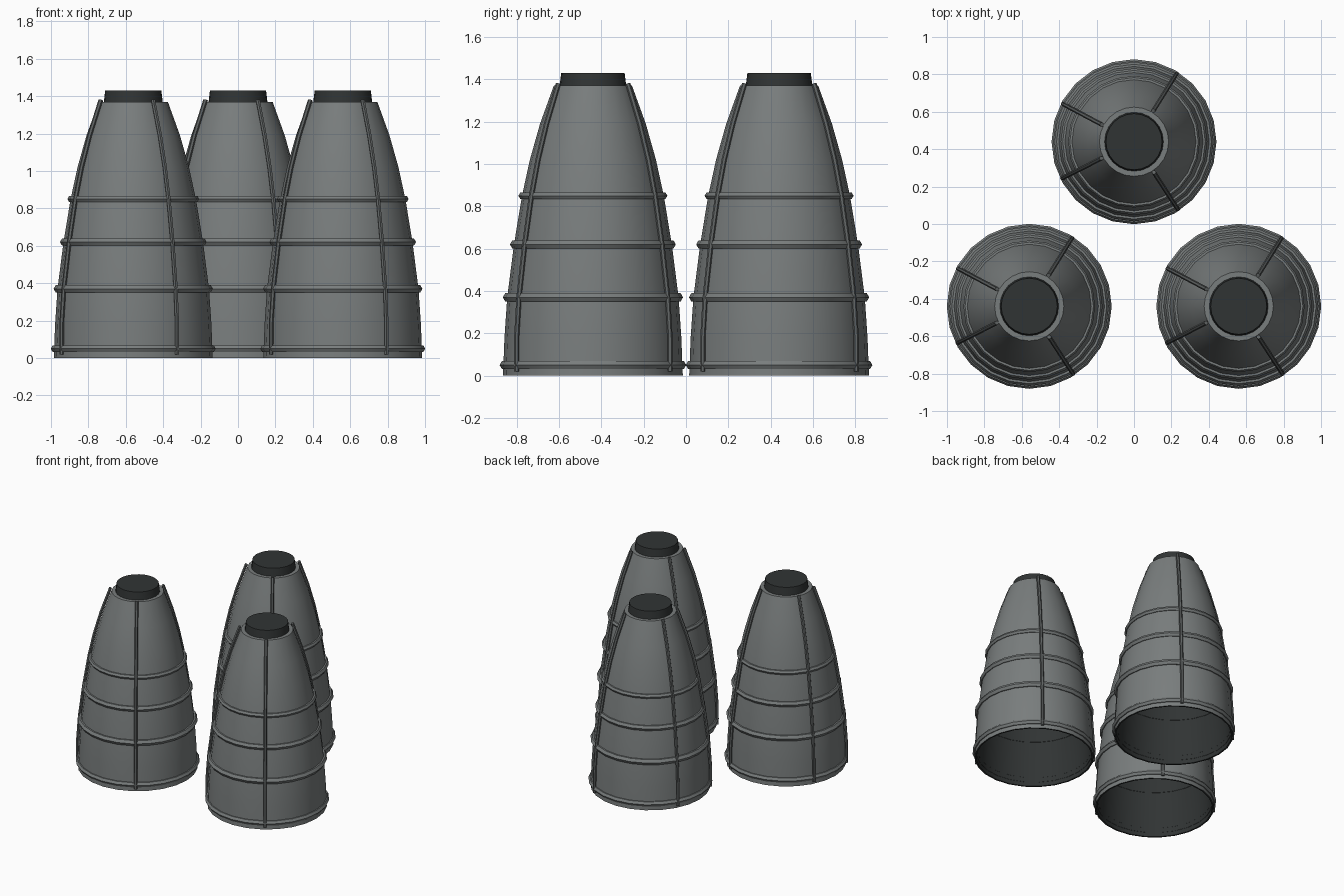
import bpy, bmesh, math
from mathutils import Vector

if "Cube" in bpy.data.objects:
    bpy.data.objects.remove(bpy.data.objects["Cube"])

SEG = 24


def material(name, rgb):
    m = bpy.data.materials.new(name)
    m.diffuse_color = (*rgb, 1)
    m.use_nodes = True
    m.node_tree.nodes["Principled BSDF"].inputs["Base Color"].default_value = m.diffuse_color
    return m


METAL = material("grey_metal", (0.19, 0.205, 0.205))
RIB = material("rib_metal", (0.12, 0.13, 0.13))
DARK = material("dark_metal", (0.03, 0.034, 0.034))


def finish(bm, name, centre, mat, angle=35):
    bmesh.ops.remove_doubles(bm, verts=bm.verts, dist=1e-5)
    me = bpy.data.meshes.new(name)
    bm.to_mesh(me)
    bm.free()
    ob = bpy.data.objects.new(name, me)
    bpy.context.collection.objects.link(ob)
    ob.location = (*centre, 0)
    me.materials.append(mat)
    bpy.ops.object.select_all(action='DESELECT')
    ob.select_set(True)
    bpy.context.view_layer.objects.active = ob
    bpy.ops.object.shade_smooth_by_angle(angle=math.radians(angle))
    return ob


def lathe(name, profile, centre, mat):
    """Revolve (radius, z) points around z; points run upward for outward faces."""
    bm = bmesh.new()
    rings = []
    for r, z in profile:
        rings.append([bm.verts.new((r * math.cos(2 * math.pi * i / SEG),
                                    r * math.sin(2 * math.pi * i / SEG), z)) for i in range(SEG)])
    for a, b in zip(rings, rings[1:]):
        for i in range(SEG):
            j = (i + 1) % SEG
            bm.faces.new((a[i], a[j], b[j], b[i]))
    return finish(bm, name, centre, mat)


def tube(name, points, radius, centre, mat, sides=6):
    """Thin rod through points lying in one vertical radial plane."""
    bm = bmesh.new()
    side = Vector((-points[0].y, points[0].x, 0)).normalized()
    rings = []
    for k, p in enumerate(points):
        t = (points[min(k + 1, len(points) - 1)] - points[max(k - 1, 0)]).normalized()
        out = side.cross(t).normalized()
        rings.append([bm.verts.new(p + radius * (side * math.cos(2 * math.pi * i / sides)
                                                 + out * math.sin(2 * math.pi * i / sides)))
                      for i in range(sides)])
    for a, b in zip(rings, rings[1:]):
        for i in range(sides):
            j = (i + 1) % sides
            bm.faces.new((a[i], a[j], b[j], b[i]))
    bm.faces.new(rings[0])
    bm.faces.new(rings[-1])
    bmesh.ops.recalc_face_normals(bm, faces=bm.faces)
    return finish(bm, name, centre, mat)


# bell outline as (radius, z)
BELL = [(0.425, 0.0), (0.418, 0.18), (0.405, 0.37), (0.373, 0.62), (0.335, 0.85),
        (0.298, 1.02), (0.25, 1.19), (0.185, 1.37)]
HOOPS = [(0.420, 0.05, 0.021), (0.402, 0.37, 0.024), (0.370, 0.62, 0.022), (0.334, 0.85, 0.018)]
RIB_ANGLES = (58, 152, 207, 303)

for n, c in enumerate([(0, 0.44), (-0.56, -0.44), (0.56, -0.44)], 1):
    # outer bell with closed shoulder
    lathe(f"nozzle_bell_{n}", BELL + [(0.15, 1.37)], c, METAL)
    # dark inner lining, facing inward, joined to the bell at the rim
    inner = [(0, 1.355)] + [(r - 0.012, z - 0.015) for r, z in reversed(BELL[1:])]
    lathe(f"nozzle_lining_{n}", inner + [(0.413, 0.0), (0.425, 0.0)], c, DARK)
    # throat cap
    lathe(f"throat_cap_{n}", [(0.158, 1.365), (0.150, 1.43), (0, 1.43)], c, DARK)
    # stiffening hoops
    for k, (r, z, m) in enumerate(HOOPS, 1):
        loop = [(r + m * math.cos(math.pi * i / 3), z + m * math.sin(math.pi * i / 3))
                for i in range(-2, 3)]
        lathe(f"hoop_{n}_{k}", loop, c, METAL)
    # vertical ribs following the bell
    for k, deg in enumerate(RIB_ANGLES, 1):
        a = math.radians(deg)
        path = [(0.430, 0.02)] + [(r + 0.012, z) for r, z in BELL[1:-1]] + [(0.195, 1.38)]
        tube(f"rib_{n}_{k}", [Vector((r * math.cos(a), r * math.sin(a), z)) for r, z in path],
             0.012, c, RIB)
